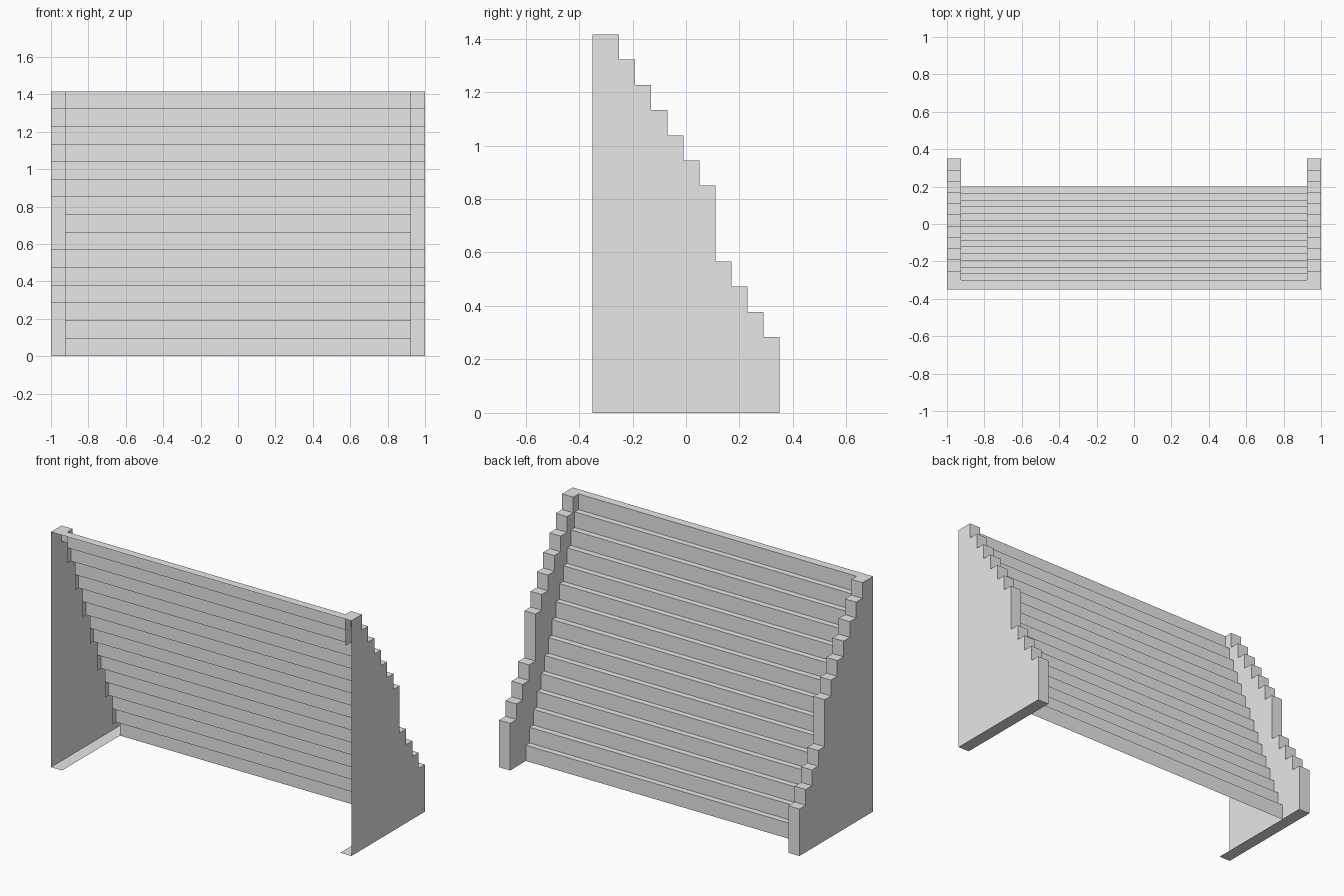
import bpy
import bmesh

if "Cube" in bpy.data.objects:
    bpy.data.objects.remove(bpy.data.objects["Cube"], do_unlink=True)

HEIGHT, STEPS = 1.416, 15
RISE = HEIGHT / STEPS
FRONT, BACK = -0.35, 0.35
INNER, OUTER = 0.926, 1.0
TREAD_START, TREAD_RUN = -0.3, 0.5 / 14

grey = bpy.data.materials.new("light_grey")
grey.use_nodes = True
grey.diffuse_color = (0.8, 0.8, 0.8, 1)
grey.node_tree.nodes["Principled BSDF"].inputs["Base Color"].default_value = (0.8, 0.8, 0.8, 1)


def ribbon(bm, profile, x0, x1):
    """Sweep an open (y, z) profile from x0 to x1."""
    a = [bm.verts.new((x0, y, z)) for y, z in profile]
    b = [bm.verts.new((x1, y, z)) for y, z in profile]
    for i in range(len(profile) - 1):
        bm.faces.new((a[i], b[i], b[i + 1], a[i + 1]))


def panel(bm, outline, x, face_left):
    """Flat side panel; a clockwise outline faces -x unless reversed."""
    points = reversed(outline) if face_left else outline
    bm.faces.new([bm.verts.new((x, y, z)) for y, z in points])


def finish(name, bm):
    bmesh.ops.remove_doubles(bm, verts=bm.verts, dist=0.0001)
    mesh = bpy.data.meshes.new(name)
    bm.to_mesh(mesh)
    bm.free()
    mesh.materials.append(grey)
    obj = bpy.data.objects.new(name, mesh)
    bpy.context.collection.objects.link(obj)


# Thin stepped surface between the walls, open at the front and below
treads = [(FRONT, HEIGHT)]
for k in range(STEPS):
    y = TREAD_START + k * TREAD_RUN
    treads += [(y, HEIGHT - k * RISE), (y, HEIGHT - (k + 1) * RISE)]
bm = bmesh.new()
ribbon(bm, treads, -INNER, INNER)
finish("stair_treads", bm)

# Stepped wall edge, with one tall drop halfway and one at the foot
drops = [1] * 6 + [3] + [1] * 3 + [3]
edge, level = [], STEPS
for i, drop in enumerate(drops):
    y = -0.25 + 0.06 * i
    edge += [(y, level * RISE), (y, (level - drop) * RISE)]
    level -= drop

# Inner panel boundary moves back once every two treads
inner_edge = []
for k in range(0, STEPS, 2):
    y = TREAD_START + k * TREAD_RUN
    inner_edge += [(y, HEIGHT - k * RISE), (y, max(0, HEIGHT - (k + 2) * RISE))]

# Hollow side walls, open at the front
outer_outline = [(FRONT, HEIGHT)] + edge + [(FRONT, 0)]
inner_outline = edge + inner_edge[::-1]
for name, side in (("left_wall", 1), ("right_wall", -1)):
    bm = bmesh.new()
    x0, x1 = sorted((side * INNER, side * OUTER))
    ribbon(bm, outer_outline, x0, x1)
    panel(bm, outer_outline, side * OUTER, side > 0)
    panel(bm, inner_outline, side * INNER, side < 0)
    finish(name, bm)
